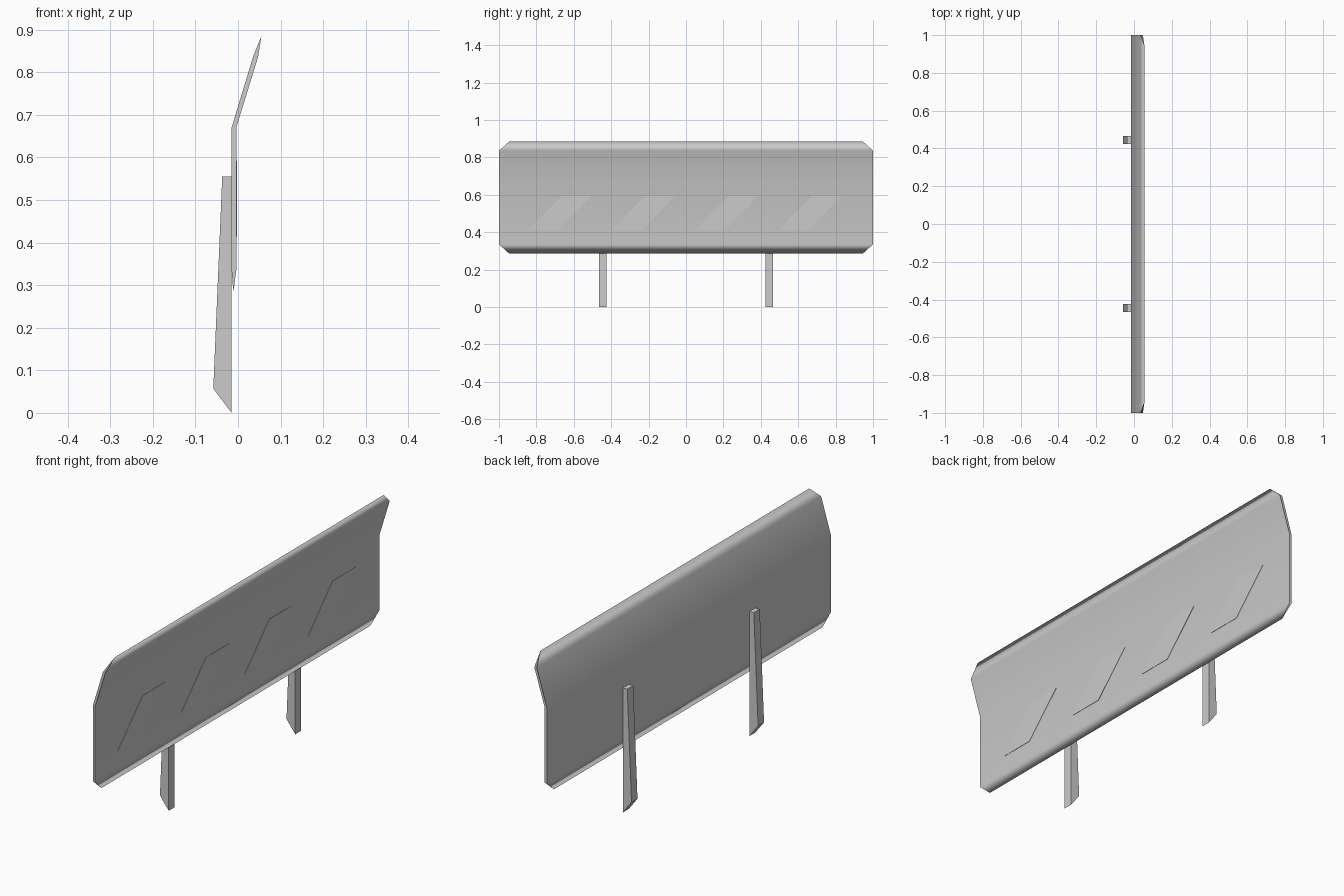
import bpy
import bmesh

cube = bpy.data.objects.get("Cube")
if cube:
    bpy.data.objects.remove(cube, do_unlink=True)

grey = bpy.data.materials.new("plain grey")
grey.use_nodes = True
colour = (0.6, 0.6, 0.6, 1)
grey.diffuse_color = colour
grey.node_tree.nodes["Principled BSDF"].inputs["Base Color"].default_value = colour


def loft(name, rings, smooth=False):
    """Skin equal-length closed rings along y and cap both ends."""
    bm = bmesh.new()
    loops = [[bm.verts.new(p) for p in ring] for ring in rings]
    for a, b in zip(loops, loops[1:]):
        for i in range(len(a)):
            j = (i + 1) % len(a)
            bm.faces.new((a[i], a[j], b[j], b[i])).smooth = smooth
    caps = [bm.faces.new(loops[0]), bm.faces.new(loops[-1])]
    for cap in caps:
        for edge in cap.edges:
            edge.smooth = False
    bmesh.ops.recalc_face_normals(bm, faces=bm.faces)
    mesh = bpy.data.meshes.new(name)
    bm.to_mesh(mesh)
    bm.free()
    mesh.materials.append(grey)
    obj = bpy.data.objects.new(name, mesh)
    bpy.context.collection.objects.link(obj)
    return obj


# Bent panel: rows of (back x, front x, z, half length), pointed at both edges
rows = [(-0.011, -0.011, 0.285, 0.945), (-0.015, -0.004, 0.335, 1),
        (-0.015, -0.004, 0.67, 1), (0.035, 0.047, 0.835, 1),
        (0.055, 0.055, 0.885, 0.945)]


def panel_ring(side):
    front = [(f, side * h, z) for b, f, z, h in rows]
    back = [(b, side * h, z) for b, f, z, h in rows[-2:0:-1]]
    return front + back


loft("panel", [panel_ring(-1), panel_ring(1)], smooth=True)

# Slanted stripes on the front of the panel
for n in range(4):
    y = -0.84 + n * 0.446
    outline = [(y, 0.413), (y + 0.16, 0.413), (y + 0.333, 0.592), (y + 0.173, 0.592)]
    loft(f"stripe_{n + 1}", [[(x, *p) for p in outline] for x in (-0.0045, -0.0025)])

# Tapered posts behind the panel
post_profile = [(-0.015, 0), (-0.058, 0.057), (-0.037, 0.555), (-0.015, 0.555)]
for name, centre in (("near_post", -0.445), ("far_post", 0.445)):
    loft(name, [[(x, centre + w, z) for x, z in post_profile] for w in (-0.021, 0.021)])
